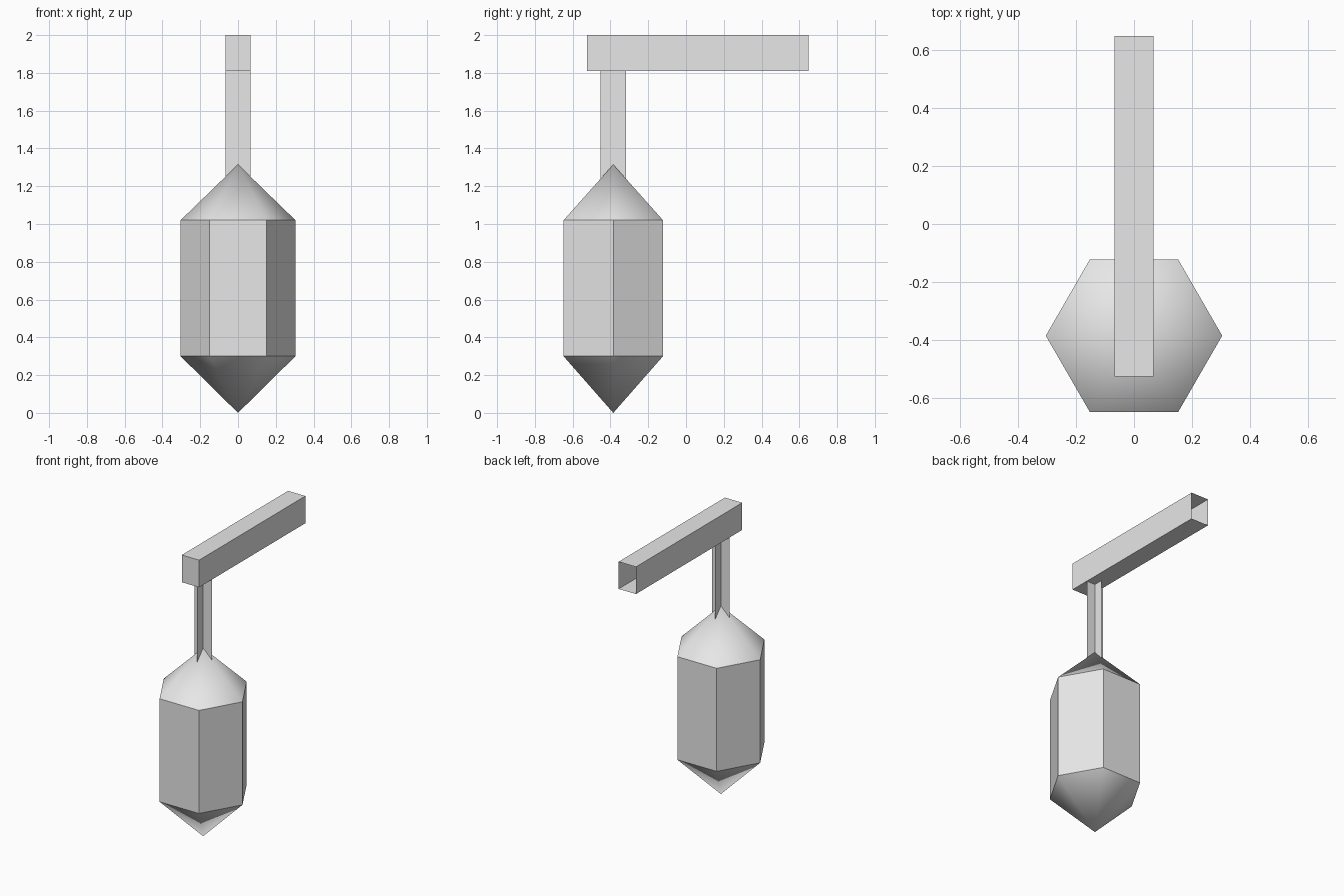
import bpy
import bmesh
import math

cube = bpy.data.objects.get("Cube")
if cube:
    bpy.data.objects.remove(cube)

grey = bpy.data.materials.new("light grey")
grey.use_nodes = True
colour = (0.8, 0.8, 0.8, 1)
grey.diffuse_color = colour
grey.node_tree.nodes["Principled BSDF"].inputs["Base Color"].default_value = colour

LAMP_Y = -0.385
RADIUS = 0.304
HALF = 0.067  # half width of the arm and the hanger


def finish(name, bm, smooth=False):
    mesh = bpy.data.meshes.new(name)
    for face in bm.faces:
        face.smooth = smooth
    bm.to_mesh(mesh)
    bm.free()
    mesh.materials.append(grey)
    obj = bpy.data.objects.new(name, mesh)
    bpy.context.collection.objects.link(obj)
    return obj


def hexagon(bm, z):
    return [bm.verts.new((RADIUS * math.cos(a), LAMP_Y + RADIUS * math.sin(a), z))
            for a in (math.radians(60 * i) for i in range(6))]


# Six flat sides of the lantern
bm = bmesh.new()
low, high = hexagon(bm, 0.3), hexagon(bm, 1.02)
for i in range(6):
    j = (i + 1) % 6
    bm.faces.new((low[i], low[j], high[j], high[i]))
finish("lantern_body", bm)

# Smooth pointed caps above and below
for name, rim_z, tip_z in (("lantern_roof", 1.02, 1.315), ("lantern_base", 0.3, 0)):
    bm = bmesh.new()
    rim = hexagon(bm, rim_z)
    tip = bm.verts.new((0, LAMP_Y, tip_z))
    for i in range(6):
        bm.faces.new((rim[i], rim[(i + 1) % 6], tip))
    bmesh.ops.recalc_face_normals(bm, faces=bm.faces)
    if tip_z > rim_z and bm.faces[:][0].normal.z < 0 or tip_z < rim_z and bm.faces[:][0].normal.z > 0:
        bmesh.ops.reverse_faces(bm, faces=bm.faces)
    finish(name, bm, smooth=True)

# Hanger: two crossed upright sheets
bm = bmesh.new()
for dx, dy in ((HALF, 0), (0, HALF)):
    bm.faces.new([bm.verts.new((s * dx, LAMP_Y + s * dy, z))
                  for s, z in ((-1, 1.2), (1, 1.2), (1, 1.81), (-1, 1.81))])
finish("hanger", bm)

# Square arm, hollow and open at the back end
bm = bmesh.new()
bmesh.ops.create_cube(bm, size=1)
for v in bm.verts:
    v.co.x *= 2 * HALF
    v.co.y = 0.648 if v.co.y > 0 else -0.525
    v.co.z = 2.0 if v.co.z > 0 else 1.81
bm.normal_update()
back = [f for f in bm.faces if f.normal.y > 0.9]
bmesh.ops.delete(bm, geom=back, context="FACES_ONLY")
finish("arm", bm)
